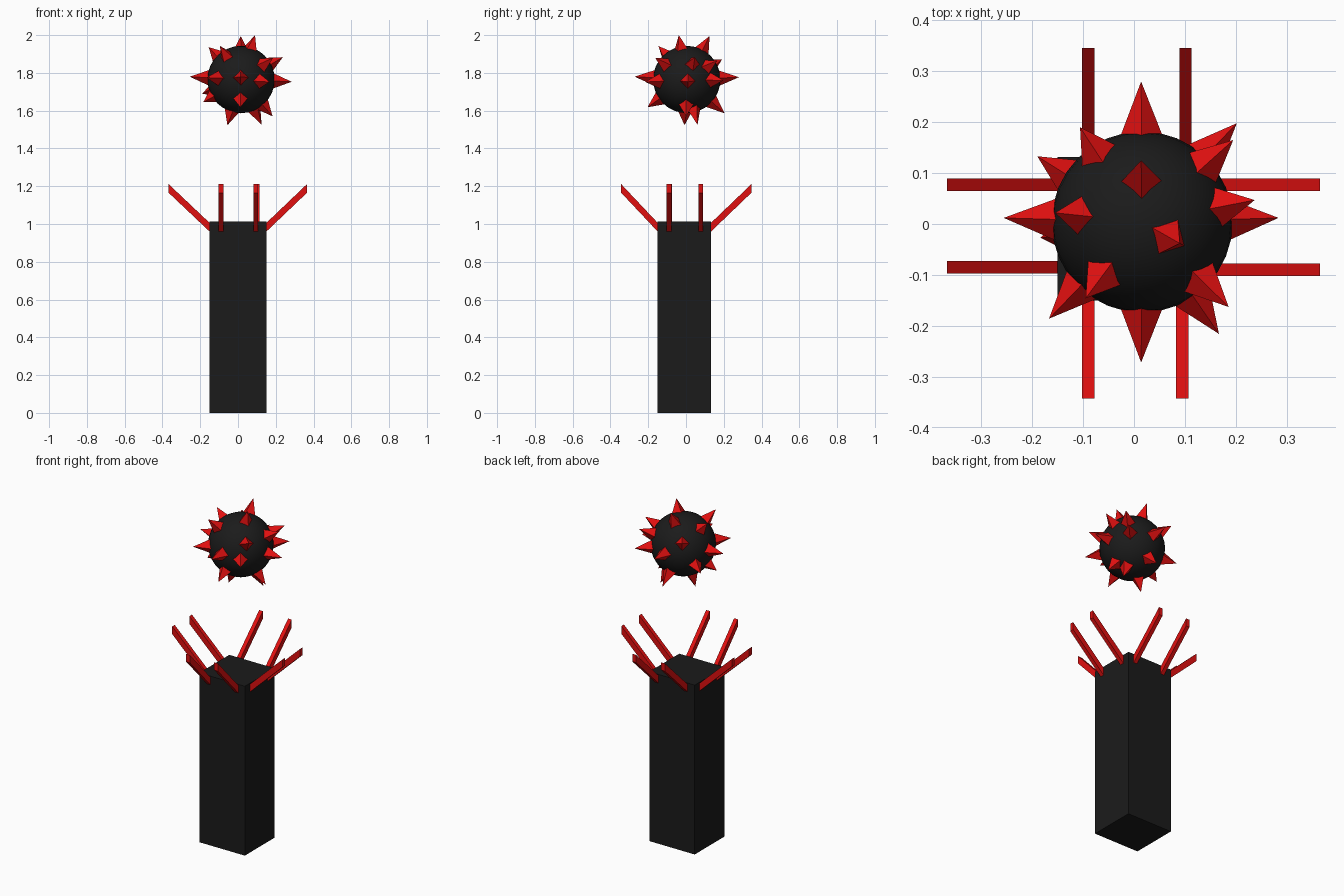
import bpy, bmesh
from mathutils import Vector, Matrix

if "Cube" in bpy.data.objects:
    bpy.data.objects.remove(bpy.data.objects["Cube"])

def material(name, color):
    m = bpy.data.materials.new(name)
    m.diffuse_color = color
    m.use_nodes = True
    m.node_tree.nodes["Principled BSDF"].inputs["Base Color"].default_value = m.diffuse_color
    return m

BLACK = material("black", (0.011, 0.011, 0.011, 1))
RED = material("red", (0.75, 0.005, 0.005, 1))

def make(name, bm, mat, smooth=False):
    bmesh.ops.recalc_face_normals(bm, faces=bm.faces)
    for f in bm.faces:
        f.smooth = smooth
    me = bpy.data.meshes.new(name)
    bm.to_mesh(me)
    bm.free()
    me.materials.append(mat)
    ob = bpy.data.objects.new(name, me)
    bpy.context.collection.objects.link(ob)
    return ob

# square column
X, Y0, Y1, TOP = 0.15, -0.15, 0.132, 1.012
bm = bmesh.new()
bmesh.ops.create_cube(bm, size=1)
bmesh.ops.scale(bm, vec=(2 * X, Y1 - Y0, TOP), verts=bm.verts)
bmesh.ops.translate(bm, vec=(0, (Y0 + Y1) / 2, TOP / 2), verts=bm.verts)
make("column", bm, BLACK)

# slanted prongs: upright end profile swept outward and up
def prong(name, axis, inner, outer, side, width=0.024):
    bm = bmesh.new()
    rings = []
    for d, z in ((inner, 0.955), (outer, 1.165)):
        ring = []
        for s, h in ((-1, 0), (1, 0), (1, 0.046), (-1, 0.046)):
            t = side + s * width / 2
            co = (d, t, z + h) if axis == "x" else (t, d, z + h)
            ring.append(bm.verts.new(co))
        rings.append(ring)
        bm.faces.new(ring)
    a, b = rings
    for i in range(4):
        j = (i + 1) % 4
        bm.faces.new((a[i], a[j], b[j], b[i]))
    make(name, bm, RED)

for i, t in enumerate((-0.09, 0.077)):
    prong(f"left_prong_{i+1}", "x", -0.145, -0.367, t + 0.005 * (i == 0))
    prong(f"right_prong_{i+1}", "x", 0.145, 0.365, t)
for i, t in enumerate((-0.09, 0.095)):
    prong(f"front_prong_{i+1}", "y", -0.145, -0.343, t)
    prong(f"back_prong_{i+1}", "y", 0.127, 0.346, t + 0.006 * i)

# floating ball
C = Vector((0.016, 0.004, 1.765))
bm = bmesh.new()
bmesh.ops.create_uvsphere(bm, u_segments=32, v_segments=16, radius=0.178)
bmesh.ops.translate(bm, vec=C, verts=bm.verts)
make("ball", bm, BLACK, True)

# four-sided spikes, placed by tip position
TIPS = [
    # around the middle
    (0.014, 0.28, 1.777), (0.014, -0.272, 1.78), (-0.256, 0.012, 1.78),
    (0.284, 0.012, 1.753), (0.202, 0.198, 1.76), (0.167, -0.216, 1.752),
    (-0.167, -0.186, 1.775), (-0.19, 0.133, 1.69),
    # upper
    (0.014, 0.125, 1.995), (0.09, -0.038, 2.0), (0.237, 0.047, 1.883),
    (0.195, 0.165, 1.865), (0.186, -0.163, 1.88), (-0.095, -0.146, 1.942),
    (-0.155, 0.022, 1.936), (-0.106, 0.19, 1.87),
    # lower
    (0.125, 0.061, 1.525), (-0.056, -0.008, 1.523), (0.183, 0.0, 1.57),
    (0.012, -0.204, 1.618), (0.012, 0.204, 1.586), (-0.184, -0.027, 1.645),
]
for i, tip in enumerate(TIPS):
    d = Vector(tip) - C
    start = 0.16
    depth = d.length - start
    rot = d.to_track_quat('Z', 'Y').to_matrix().to_4x4()
    mat = Matrix.Translation(C + d.normalized() * (start + depth / 2)) @ rot
    bm = bmesh.new()
    bmesh.ops.create_cone(bm, cap_ends=True, segments=4, radius1=0.045,
                          radius2=0, depth=depth, matrix=mat)
    bmesh.ops.remove_doubles(bm, verts=bm.verts, dist=1e-5)
    make(f"spike_{i+1}", bm, RED)
